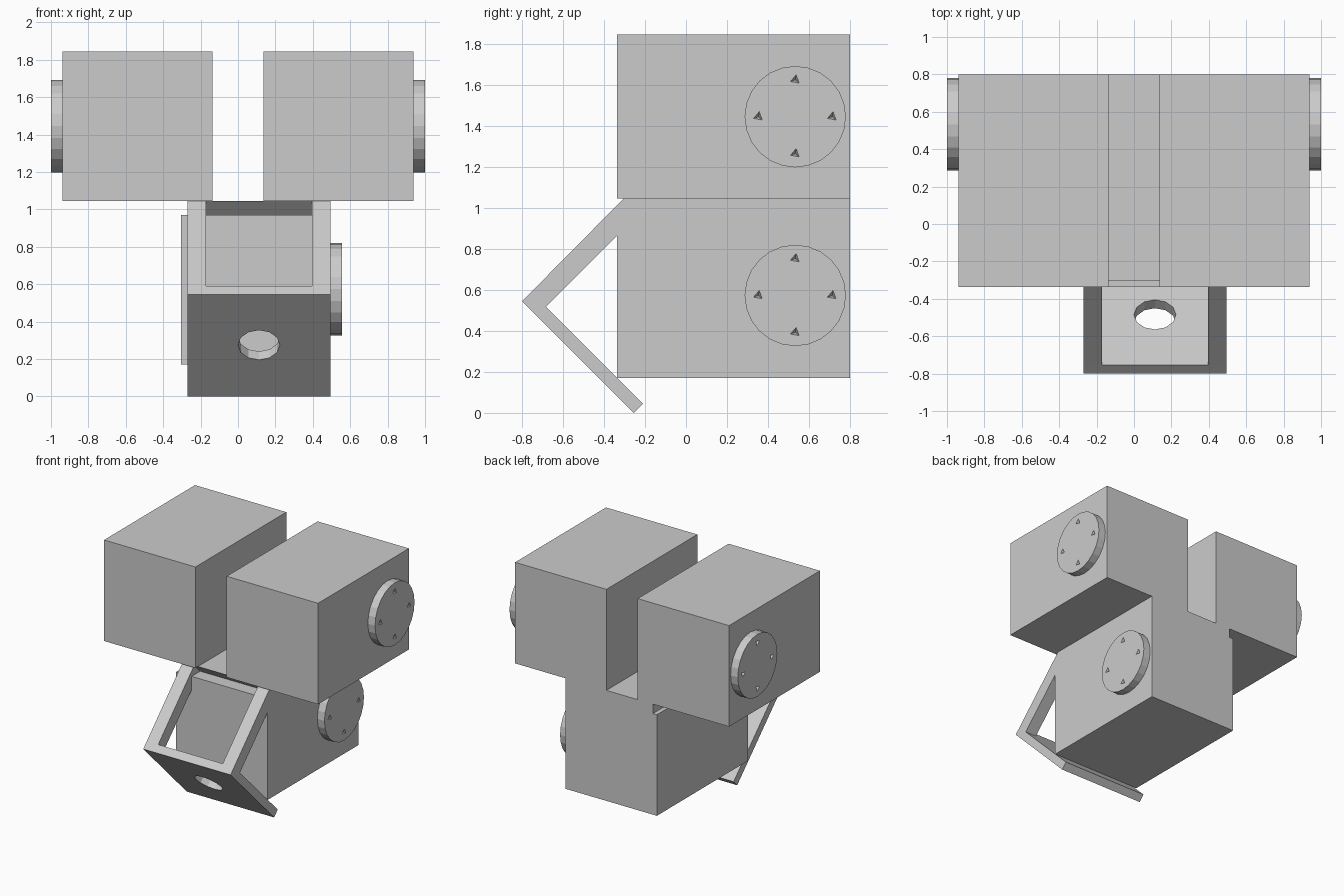
import bpy, bmesh
from math import radians, pi
from mathutils import Matrix, Vector

if "Cube" in bpy.data.objects:
    bpy.data.objects.remove(bpy.data.objects["Cube"])


def finish(name, bm):
    bmesh.ops.recalc_face_normals(bm, faces=bm.faces)
    me = bpy.data.meshes.new(name)
    bm.to_mesh(me)
    bm.free()
    ob = bpy.data.objects.new(name, me)
    bpy.context.collection.objects.link(ob)
    return ob


def prism(name, profile, x0, x1):
    """Extrude a (y, z) profile from x0 to x1."""
    bm = bmesh.new()
    face = bm.faces.new([bm.verts.new((x0, y, z)) for y, z in profile])
    ext = bmesh.ops.extrude_face_region(bm, geom=[face])
    verts = [v for v in ext["geom"] if isinstance(v, bmesh.types.BMVert)]
    bmesh.ops.translate(bm, verts=verts, vec=(x1 - x0, 0, 0))
    return finish(name, bm)


def box(name, x0, x1, z0, z1):
    return prism(name, [(-0.337, z0), (0.8, z0), (0.8, z1), (-0.337, z1)], x0, x1)


def cone(bm, sides, r1, r2, depth, matrix):
    bmesh.ops.create_cone(bm, cap_ends=True, segments=sides, radius1=r1,
                          radius2=r2, depth=depth, matrix=matrix)


def cut(target, cutter):
    cutter.hide_render = True
    cutter.hide_set(True)
    mod = target.modifiers.new("cut", 'BOOLEAN')
    mod.operation = 'DIFFERENCE'
    mod.solver = 'EXACT'
    mod.object = cutter


def shaft_disc(name, x_face, x_end, z):
    """Output disc on a side face, with four small pointed dimples."""
    y, s = 0.533, (1 if x_end > x_face else -1)
    turn = Matrix.Rotation(pi / 2 * s, 4, 'Y')
    bm = bmesh.new()
    cone(bm, 24, 0.247, 0.247, abs(x_end - x_face),
         Matrix.Translation(((x_face + x_end) / 2, y, z)) @ turn)
    disc = finish(name, bm)
    bm = bmesh.new()
    for dy, dz in ((0.18, 0), (-0.18, 0), (0, 0.18), (0, -0.18)):
        pos = Vector((x_end, y + dy, z + dz))
        cone(bm, 3, 0, 0.05, 0.08,
             Matrix.Translation(pos) @ turn @ Matrix.Rotation(radians(80), 4, 'Z'))
    cut(disc, finish(name + "_dimple_cutter", bm))


# Three motor housings, each with an output disc
box("upper_left_motor", -0.937, -0.137, 1.045, 1.845)
box("upper_right_motor", 0.137, 0.937, 1.045, 1.845)
box("lower_motor", -0.305, 0.495, 0.17, 0.97)
shaft_disc("upper_left_disc", -0.937, -1.0, 1.445)
shaft_disc("upper_right_disc", 0.937, 1.0, 1.445)
shaft_disc("lower_disc", 0.495, 0.557, 0.573)

# Bracket: plate between the motors, with a slanted front end
prism("bracket_plate", [(-0.305, 1.045), (0.8, 1.045), (0.8, 0.97), (-0.23, 0.97)],
      -0.27, 0.495)

# Two sloping rails
for side, x in (("left", -0.27), ("right", 0.395)):
    prism(side + "_bracket_rail",
          [(-0.755, 0.59), (-0.305, 1.045), (-0.23, 0.97), (-0.6825, 0.5175)],
          x, x + 0.1)

# Sloping mounting base with a round hole
base = prism("bracket_base", [(-0.8, 0.545), (-0.755, 0.59), (-0.21, 0.045), (-0.255, 0)],
             -0.27, 0.495)
bm = bmesh.new()
cone(bm, 12, 0.112, 0.112, 0.3,
     Matrix.Translation((0.112, -0.507, 0.297)) @ Matrix.Rotation(radians(-45), 4, 'X'))
hole = finish("base_hole_cutter", bm)
# Align the hole with the normal of the base plate
hole_dir = Vector((0, 1, 1)).normalized()
cut(base, hole)
